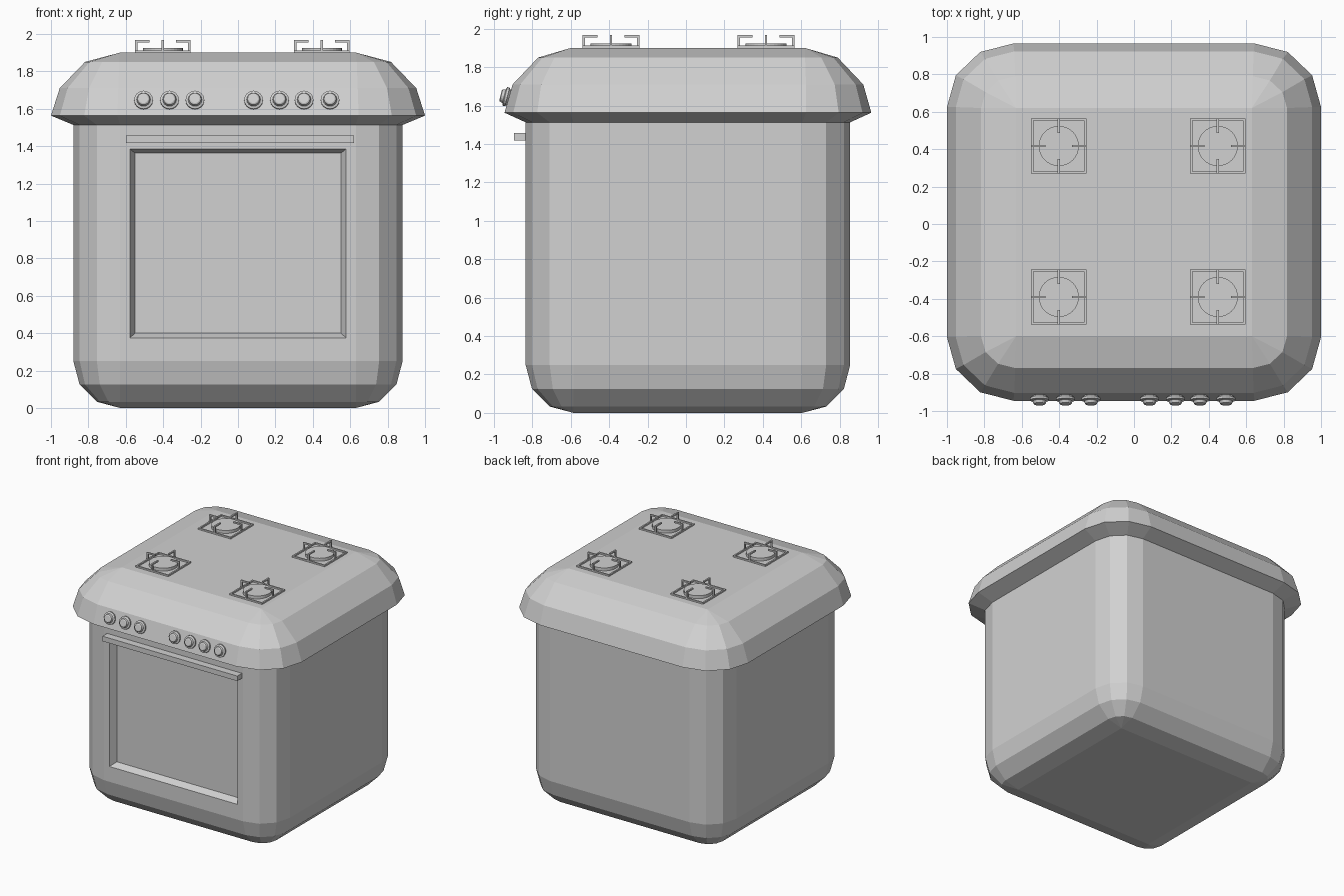
import bpy, bmesh, math
from mathutils import Matrix, Vector

cube = bpy.data.objects.get("Cube")
if cube:
    bpy.data.objects.remove(cube, do_unlink=True)

grey = bpy.data.materials.new("light grey")
grey.use_nodes = True
grey.diffuse_color = (0.64, 0.64, 0.64, 1)
grey.node_tree.nodes["Principled BSDF"].inputs["Base Color"].default_value = (0.64, 0.64, 0.64, 1)

CENTRE_Y = 0.01
TOP = 1.9


def finish(name, bm):
    bmesh.ops.remove_doubles(bm, verts=bm.verts, dist=1e-5)
    bmesh.ops.recalc_face_normals(bm, faces=bm.faces)
    mesh = bpy.data.meshes.new(name)
    bm.to_mesh(mesh)
    bm.free()
    mesh.materials.append(grey)
    obj = bpy.data.objects.new(name, mesh)
    bpy.context.collection.objects.link(obj)
    return obj


def add_box(bm, low, high):
    low, high = Vector(low), Vector(high)
    place = Matrix.Translation((low + high) / 2) @ Matrix.Diagonal((*(high - low), 1))
    bmesh.ops.create_cube(bm, size=1, matrix=place)


def bridge(bm, a, b):
    n = len(a)
    for i in range(n):
        j = (i + 1) % n
        quad = [a[i], a[j], b[j], b[i]]
        # Rings may collapse to a rectangle, so skip repeated corners
        unique = []
        for v in quad:
            if all((v.co - u.co).length > 1e-5 for u in unique):
                unique.append(v)
        if len(unique) > 2:
            bm.faces.new(unique)


def rounded_ring(bm, z, core_x, core_y, rx, ry):
    ring = []
    for k, (sx, sy) in enumerate([(1, 1), (-1, 1), (-1, -1), (1, -1)]):
        for step in range(4):
            a = math.radians(90 * k + 30 * step)
            ring.append(bm.verts.new((sx * core_x + rx * math.cos(a),
                                      CENTRE_Y + sy * core_y + ry * math.sin(a), z)))
    return ring


# Oven body and overhanging hob: stacked rounded rings
bm = bmesh.new()
levels = [
    (0, .63, .595, 0, 0), (.033, .63, .595, .125, .125),
    (.125, .63, .595, .217, .217), (.25, .63, .595, .25, .25),
    (1.513, .63, .595, .25, .25), (1.563, .645, .615, .355, .34),
    (1.71, .64, .615, .313, .298), (1.85, .635, .61, .183, .17),
    (TOP, .63, .61, 0, 0),
]
rings = [rounded_ring(bm, *level) for level in levels]
for a, b in zip(rings, rings[1:]):
    bridge(bm, a, b)
bm.faces.new(rings[0][::4])
bm.faces.new(rings[-1][::4])

# Recessed window with sloped reveals in the front panel
bm.normal_update()
bm.faces.ensure_lookup_table()
panel = min((f for f in bm.faces if f.calc_area() > 1 and abs(f.normal.y) > .99),
            key=lambda f: f.calc_center_median().y)
outline = list(panel.verts)
middle = panel.calc_center_median()
front_y = middle.y
bm.faces.remove(panel)


def window_loop(half_x, low, high, y):
    return [bm.verts.new((math.copysign(half_x, v.co.x), y,
                          high if v.co.z > middle.z else low)) for v in outline]


opening = window_loop(.578, .375, 1.385, front_y)
pane = window_loop(.55, .4, 1.362, front_y + .055)
bridge(bm, outline, opening)
bridge(bm, opening, pane)
bm.faces.new(pane)
finish("oven_body", bm)

# Door handle
bm = bmesh.new()
add_box(bm, (-.6, -.895, 1.417), (.62, front_y + .002, 1.458))
finish("door_handle", bm)

# Control knobs: turned profile, tilted with the sloping panel
knob_profile = [(.036, -.005), (.05, .008), (.05, .02), (.037, .025), (.032, .04), (.024, .044)]
tilt = Matrix.Rotation(math.radians(76), 4, 'X')
for number, x in enumerate([-.505, -.366, -.23, .083, .222, .353, .492], 1):
    bm = bmesh.new()
    loops = [[bm.verts.new((r * math.cos(i * math.tau / 16), r * math.sin(i * math.tau / 16), h))
              for i in range(16)] for r, h in knob_profile]
    for a, b in zip(loops, loops[1:]):
        bridge(bm, a, b)
    bm.faces.new(loops[0])
    bm.faces.new(loops[-1])
    bm.transform(Matrix.Translation((x, -.923, 1.643)) @ tilt)
    finish(f"control_knob_{number}", bm)


# Burners: flat disc, square base frame and four raised bent arms
def burner(name, x, y):
    place = Matrix.Translation((x, y, TOP))
    disc = bmesh.new()
    bmesh.ops.create_cone(disc, cap_ends=True, segments=32, radius1=.107, radius2=.107,
                          depth=.024, matrix=place @ Matrix.Translation((0, 0, .012)))
    finish(name + "_disc", disc)

    grate = bmesh.new()
    half, t = .148, .012
    for k in range(4):
        side = bmesh.new()
        add_box(side, (half - t, -half, 0), (half, half, t))
        add_box(side, (half - t, -t / 2, 0), (half, t / 2, .067))
        add_box(side, (.07, -t / 2, .055), (half, t / 2, .067))
        side.transform(place @ Matrix.Rotation(k * math.pi / 2, 4, 'Z'))
        part = bpy.data.meshes.new("grate_side")
        side.to_mesh(part)
        side.free()
        grate.from_mesh(part)
        bpy.data.meshes.remove(part)
    finish(name + "_grate", grate)


for side, x in (("right", -.402), ("left", .448)):
    for end, y in (("front", -.39), ("back", .417)):
        burner(f"{end}_{side}_burner", x, y)
